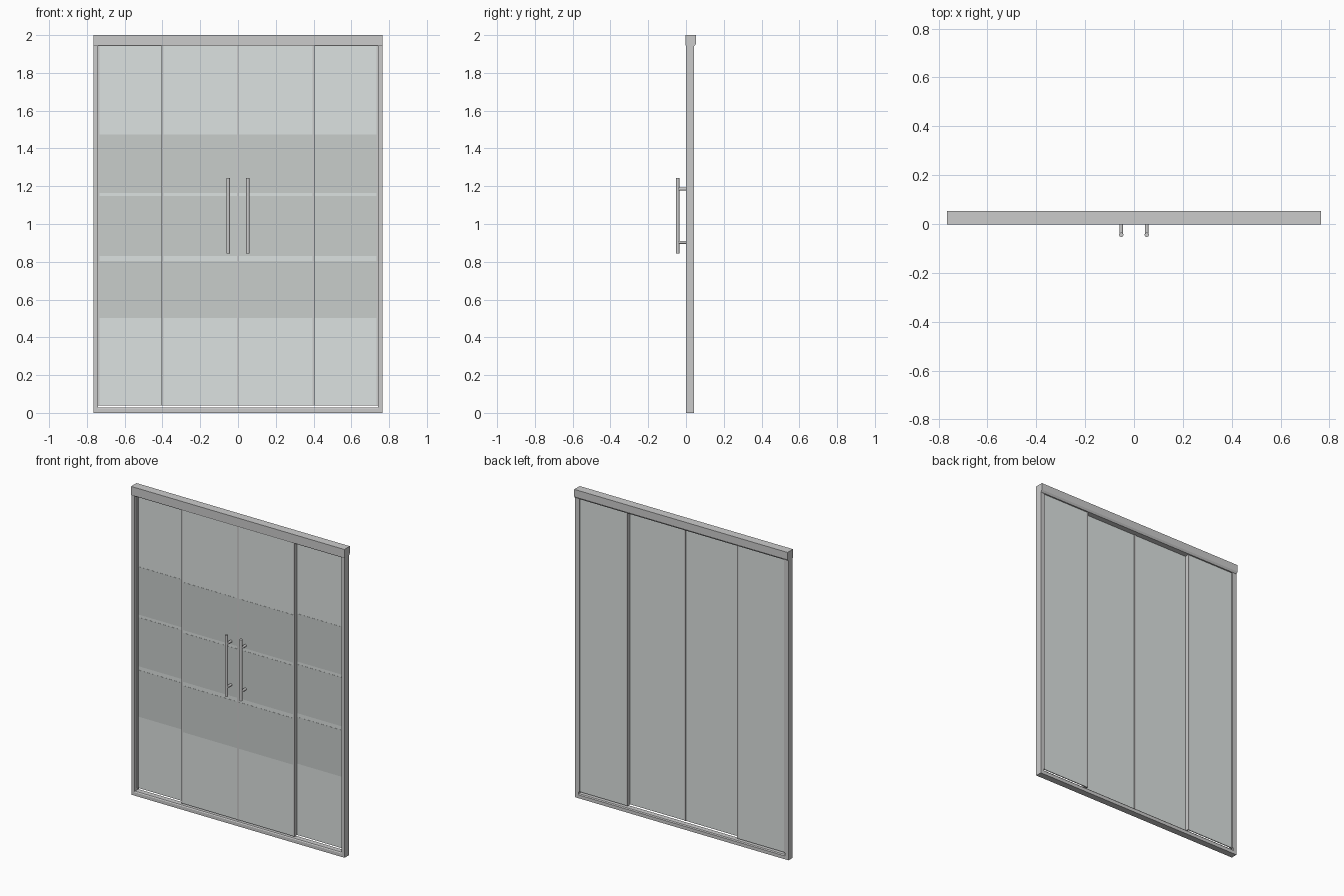
import bpy, bmesh
from math import pi

if "Cube" in bpy.data.objects:
    bpy.data.objects.remove(bpy.data.objects["Cube"])


def material(name, rgb):
    m = bpy.data.materials.new(name)
    m.diffuse_color = (*rgb, 1)
    m.use_nodes = True
    m.node_tree.nodes["Principled BSDF"].inputs["Base Color"].default_value = m.diffuse_color
    return m


METAL = material("metal", (0.55, 0.56, 0.58))
GLASS = material("glass", (0.72, 0.76, 0.75))
FROST = material("frosted", (0.58, 0.61, 0.60))


def finish(bm, name, mat):
    bmesh.ops.recalc_face_normals(bm, faces=bm.faces)
    me = bpy.data.meshes.new(name)
    bm.to_mesh(me)
    bm.free()
    ob = bpy.data.objects.new(name, me)
    bpy.context.collection.objects.link(ob)
    me.materials.append(mat)
    return ob


def box(name, x, y, z, mat=METAL):
    bm = bmesh.new()
    bmesh.ops.create_cube(bm, size=1)
    for v in bm.verts:
        v.co = [a + (b - a) * (c + 0.5) for (a, b), c in zip((x, y, z), v.co)]
    return finish(bm, name, mat)


def prism(name, profile, x0, x1, mat=METAL):
    # closed (y, z) profile extruded along x
    bm = bmesh.new()
    f = bm.faces.new([bm.verts.new((x0, y, z)) for y, z in profile])
    new = bmesh.ops.extrude_face_region(bm, geom=[f])["geom"]
    for v in new:
        if isinstance(v, bmesh.types.BMVert):
            v.co.x = x1
    return finish(bm, name, mat)


def rod(name, loc, r, length, rot=(0, 0, 0)):
    bpy.ops.mesh.primitive_cylinder_add(vertices=24, radius=r, depth=length, location=loc, rotation=rot)
    ob = bpy.context.object
    ob.name = name
    ob.data.materials.append(METAL)
    bpy.ops.object.shade_smooth_by_angle()


W, WALL = 0.765, 0.742     # outer and inner half width
TOP, BOT = 1.95, 0.04      # glass top (inside header) and bottom
T = 0.006                  # glass thickness
Y_SLIDE, Y_FIX = 0.003, 0.03

# Header with tapered lower edge
prism("header", [(-0.003, 2), (0.053, 2), (0.053, 1.955), (0.045, 1.942),
                 (0.0, 1.942), (-0.003, 1.947)], -W, W)

# Bottom track: flat base with a stepped ridge
prism("bottom_track", [(0, 0), (0.043, 0), (0.043, 0.022), (0.038, 0.028),
                       (0.004, 0.028), (0, 0.022)], -W, W)

# Left and right halves
for s, side in ((-1, "left"), (1, "right")):
    def span(a, b):
        return tuple(sorted((s * a, s * b)))

    # Wall jamb and its inner channel strips
    box(f"jamb_{side}", span(WALL, W), (0, 0.043), (0, 1.945))
    box(f"jamb_channel_{side}", span(0.734, WALL), (0.024, 0.042), (BOT, TOP))

    # Fixed outer pane and sliding inner pane, with frosted bands on the front
    for name, a, b, y in (("fixed", 0.395, 0.738, Y_FIX), ("sliding", 0.004, 0.40, Y_SLIDE)):
        box(f"{name}_pane_{side}", span(a, b), (y, y + T), (BOT, TOP), GLASS)
        for i, z in enumerate(((0.503, 0.805), (0.83, 1.147), (1.165, 1.475))):
            box(f"{name}_frost_band_{side}_{i}", span(a + 0.001, b - 0.003), (y - 0.001, y), z, FROST)

    # Seals on the pane edges
    box(f"sliding_edge_seal_{side}", span(0.395, 0.405), (0.001, 0.018), (BOT, TOP))
    box(f"fixed_edge_seal_{side}", span(0.393, 0.403), (0.020, 0.038), (BOT, TOP))
    box(f"meeting_seal_{side}", span(0, 0.006), (0.0, 0.013), (BOT, TOP))

    # Bar handle on two stand-offs
    hx = s * 0.052
    rod(f"handle_bar_{side}", (hx, -0.044, 1.044), 0.009, 0.398)
    for z in (0.903, 1.185):
        rod(f"handle_standoff_{side}", (hx, -0.02, z), 0.008, 0.048, (pi / 2, 0, 0))
